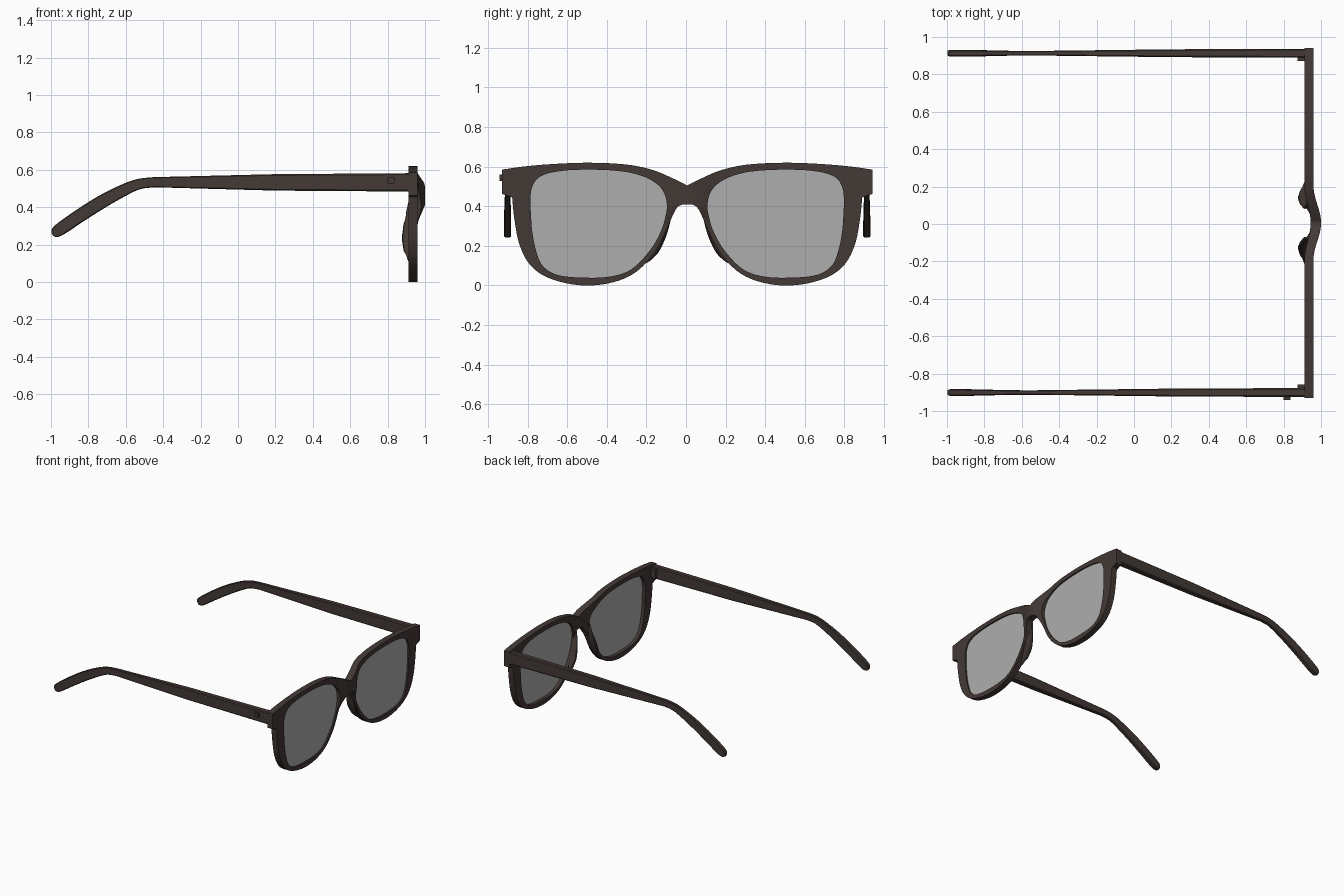
import bpy, bmesh, math
from mathutils import Vector

if "Cube" in bpy.data.objects:
    bpy.data.objects.remove(bpy.data.objects["Cube"])

CY = 0.006  # symmetry plane of the glasses (side button shifts the centre a little)


def material(name, color):
    m = bpy.data.materials.new(name)
    m.diffuse_color = color
    m.use_nodes = True
    m.node_tree.nodes["Principled BSDF"].inputs["Base Color"].default_value = m.diffuse_color
    return m


BROWN = material("dark_brown", (0.055, 0.041, 0.036, 1))
GLASS = material("tinted_lens", (0.42, 0.42, 0.42, 0.6))


def finish(name, bm, mat, mirror=True):
    bmesh.ops.recalc_face_normals(bm, faces=bm.faces)
    me = bpy.data.meshes.new(name)
    bm.to_mesh(me)
    bm.free()
    me.materials.append(mat)
    ob = bpy.data.objects.new(name, me)
    bpy.context.collection.objects.link(ob)
    ob.location.y = CY
    bpy.ops.object.select_all(action='DESELECT')
    ob.select_set(True)
    bpy.context.view_layer.objects.active = ob
    bpy.ops.object.shade_smooth_by_angle(angle=math.radians(32))
    if mirror:
        mod = ob.modifiers.new("mirror", 'MIRROR')
        mod.use_axis = (False, True, False)
        mod.merge_threshold = 0.0005
    return ob


def spline(pts, corners=(), closed=True, k=5):
    """Smooth curve through points; indices in corners stay sharp."""
    n = len(pts)
    P = [Vector(p) for p in pts]
    out = []

    def tangent(i, seg):
        if i in corners or (not closed and i in (0, n - 1)):
            return seg
        return (P[(i + 1) % n] - P[i - 1]).normalized() * seg.length

    for i in range(n if closed else n - 1):
        j = (i + 1) % n
        seg = P[j] - P[i]
        a, b = tangent(i, seg), tangent(j, seg)
        for s in range(k):
            t = s / k
            out.append(P[i] * (2*t**3 - 3*t*t + 1) + a * (t**3 - 2*t*t + t)
                       + P[j] * (3*t*t - 2*t**3) + b * (t**3 - t*t))
    if not closed:
        out.append(P[-1])
    return out


def loft(bm, stations, section):
    """Skin a section along stations of (centre, u axis, v axis)."""
    rings = [[bm.verts.new(c + u * a + v * b) for a, b in section] for c, u, v in stations]
    m = len(section)
    for r, q in zip(rings, rings[1:]):
        for i in range(m):
            bm.faces.new((r[i], r[(i+1) % m], q[(i+1) % m], q[i]))
    bm.faces.new(rings[0])
    bm.faces.new(rings[-1])


def box(name, lo, hi, mirror=True):
    bm = bmesh.new()
    bmesh.ops.create_cube(bm, size=1)
    for v in bm.verts:
        v.co = Vector([l + (c + 0.5) * (h - l) for l, h, c in zip(lo, hi, v.co)])
    return finish(name, bm, BROWN, mirror)


# Front frame: outer outline and lens opening as paired (y, z) points
outer_pts = [(0, .505), (.07, .54), (.17, .582), (.30, .61), (.50, .62), (.70, .612),
             (.84, .599), (.935, .585), (.935, .462), (.885, .455), (.872, .33),
             (.845, .20), (.79, .10), (.70, .038), (.55, .002), (.40, .01),
             (.27, .06), (.17, .16), (.105, .28), (.06, .38), (.035, .405), (0, .41)]
inner_pts = [(.118, .47), (.15, .51), (.215, .548), (.32, .575), (.50, .585), (.66, .575),
             (.75, .545), (.785, .49), (.791, .42), (.789, .36), (.782, .27),
             (.763, .175), (.73, .10), (.66, .055), (.53, .04), (.39, .045),
             (.285, .08), (.19, .175), (.13, .28), (.105, .37), (.103, .40), (.105, .43)]
K = 5
outer = spline(outer_pts, {0, 7, 8, 9, 21}, k=K)
inner = spline(inner_pts, k=K)


def bulge(y, z):
    """Forward bend of the bridge."""
    t = max(0, min(1, (z - .29) / .12))
    return (.5 + .5 * math.cos(math.pi * min(abs(y), .2) / .2)) * t * t * (3 - 2 * t)


bm = bmesh.new()
COLS = 5
n = len(outer)
grid = []
for o, i in zip(outer, inner):
    front, back = [], []
    for c in range(COLS):
        y, z = o.lerp(i, c / (COLS - 1))
        b = bulge(y, z)
        front.append(bm.verts.new((.959 + .041 * b, y, z)))
        back.append(bm.verts.new((.911 + .034 * b, y, z)))
    grid.append((front, back))
for a in range(n):
    (f0, b0), (f1, b1) = grid[a], grid[(a + 1) % n]
    for c in range(COLS - 1):
        bm.faces.new((f0[c], f0[c+1], f1[c+1], f1[c]))
        bm.faces.new((b0[c], b1[c], b1[c+1], b0[c+1]))
    bm.faces.new((f0[-1], b0[-1], b1[-1], f1[-1]))
    if a < n - K:  # the centre cut stays open for the mirror
        bm.faces.new((f0[0], f1[0], b1[0], b0[0]))
finish("front_frame", bm, BROWN)

# Lenses: thin plates filling the openings
bm = bmesh.new()
mid = Vector((.47, .32))
rim = [p + (p - mid).normalized() * .003 for p in inner]
loft(bm, [(Vector((x, 0, 0)), Vector((0, 1, 0)), Vector((0, 0, 1))) for x in (.938, .948)],
     [tuple(p) for p in rim])
finish("lenses", bm, GLASS)

# Temples: chamfered bar, tapering then dropping behind the ear (x, z, half height, half thickness)
path = [(.915, .533, .049, .024), (.2, .533, .044, .021), (-.45, .534, .027, .013),
        (-.53, .524, .028, .012), (-.61, .492, .032, .012), (-.73, .428, .036, .014),
        (-.85, .352, .036, .017), (-.93, .297, .035, .018), (-.968, .271, .031, .018),
        (-.985, .260, .022, .014), (-.993, .255, .010, .008)]
pts = spline(path, {1, 2}, closed=False, k=3)
stations = []
for i, p in enumerate(pts):
    d = pts[min(i + 1, len(pts) - 1)] - pts[max(i - 1, 0)]
    t = Vector((d[0], 0, d[1])).normalized()
    up = Vector((-t.z, 0, t.x))
    stations.append((Vector((p[0], .907, p[1])), up * p[2], Vector((0, p[3], 0))))
octagon = [(1, .7), (.85, 1), (-.85, 1), (-1, .7), (-1, -.7), (-.85, -1), (.85, -1), (1, -.7)]
bm = bmesh.new()
loft(bm, stations, octagon)
finish("temples", bm, BROWN)

# Nose pads: slim swellings on the back of the inner rims (y, z, half width, depth)
pad = [(.082, .425, .008, .004), (.093, .36, .015, .016), (.113, .29, .019, .032),
       (.133, .235, .020, .038), (.163, .175, .019, .030), (.195, .135, .013, .012),
       (.215, .115, .006, .004)]
pts = spline(pad, closed=False, k=4)
stations = []
for i, p in enumerate(pts):
    d = pts[min(i + 1, len(pts) - 1)] - pts[max(i - 1, 0)]
    t = Vector((0, d[0], d[1])).normalized()
    stations.append((Vector((.914, p[0], p[1])), Vector((0, t.z, -t.y)) * p[2], Vector((p[3], 0, 0))))
circle = [(math.cos(a * math.pi / 6), math.sin(a * math.pi / 6)) for a in range(12)]
bm = bmesh.new()
loft(bm, stations, circle)
finish("nose_pads", bm, BROWN)

# Hinge blocks inside the corners
box("hinges", (.873, .865, .495), (.915, .915, .57))

# Small button on one temple
box("side_button", (.80, -.947, .527), (.837, -.92, .56), mirror=False)
